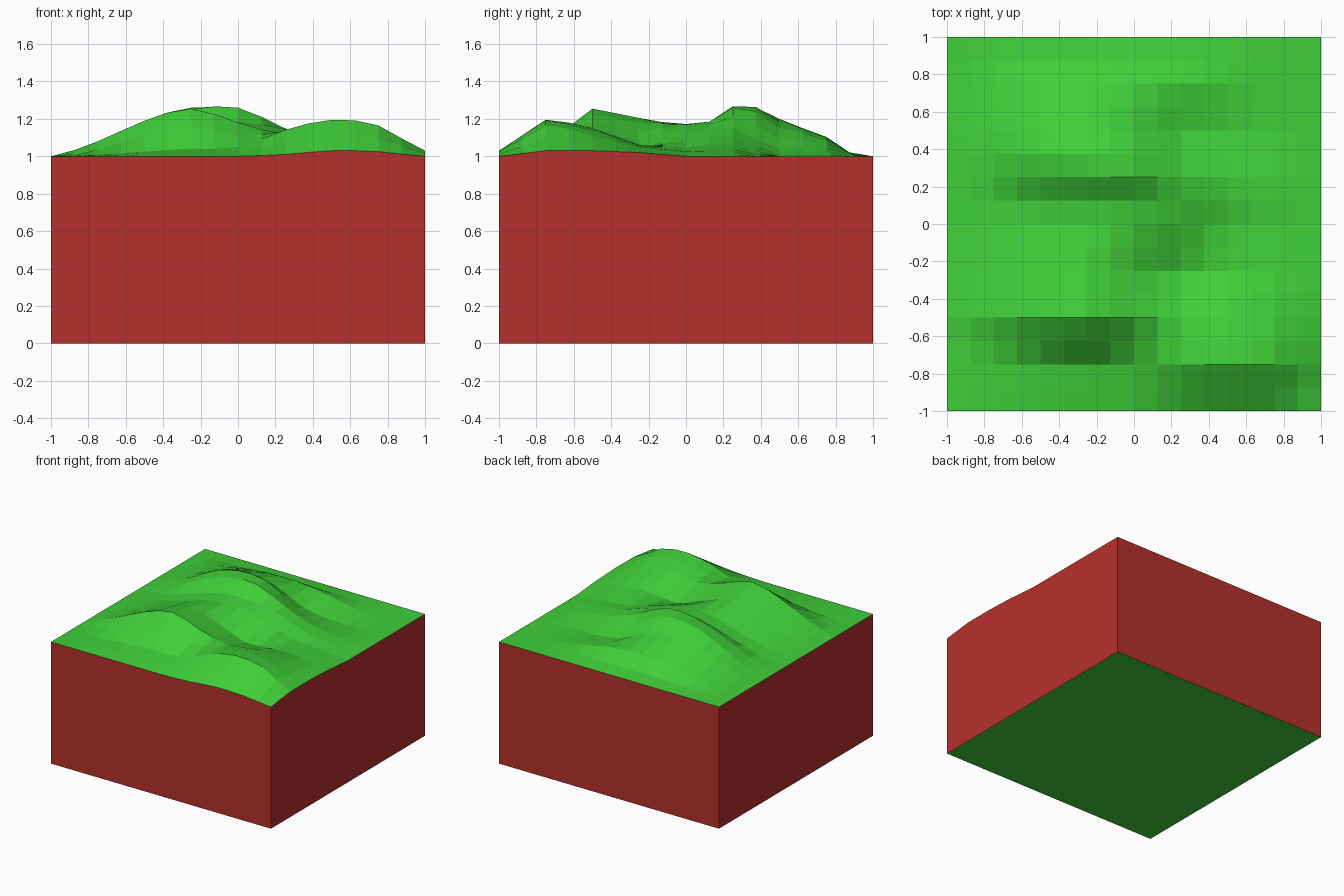
import bpy, bmesh

if "Cube" in bpy.data.objects:
    bpy.data.objects.remove(bpy.data.objects["Cube"])

CELLS = 16
BASE = 1.0

# Hill heights in hundredths: one profile along x (every 0.25) per y station
PROFILES = {
    -1.0:   (0, 0, 0, 0, 0, 1, 3, 2.5, 0),
    -0.75:  (0, 1, 2.5, 4, 5, 14, 19.5, 16.5, 3),
    -0.625: (0, 3.5, 11, 16, 11, 13.5, 18, 14.5, 3),
    -0.5:   (0, 8, 19, 25.5, 18, 12, 15, 11, 3),
    -0.25:  (0, 5, 14, 20.5, 13, 4, 6, 5, 2),
    0.0:    (0, 3, 9, 16, 17, 12, 4.5, 2.5, 0),
    0.125:  (0, 3, 10, 17, 18.5, 14.5, 6.5, 3, 0),
    0.25:   (0, 5, 17, 25, 26, 15, 6, 2.5, 0),
    0.375:  (0, 6, 19, 26, 24, 9, 3, 1, 0),
    0.5:    (0, 5.5, 15, 20, 15, 4, 0.5, 0, 0),
    0.75:   (0, 3, 7, 10, 10, 7, 2.5, 0, 0),
    0.875:  (0, 1, 1.5, 2, 2, 2, 1, 0, 0),
    1.0:    (0, 0, 0, 0, 0, 0, 0, 0, 0),
}
STATIONS = sorted(PROFILES)


def along_x(row, x):
    """Smooth (Catmull-Rom) interpolation along one profile."""
    u = min(max((x + 1) * 4, 0), 8)
    i = min(int(u), 7)
    t = u - i
    a, b, c, d = (row[min(max(k, 0), 8)] for k in range(i - 1, i + 3))
    return b + 0.5 * t * (c - a + t * (2*a - 5*b + 4*c - d + t * (3*(b - c) + d - a)))


def height(x, y):
    for lo, hi in zip(STATIONS, STATIONS[1:]):
        if y <= hi + 1e-6:
            t = (y - lo) / (hi - lo)
            h = along_x(PROFILES[lo], x) * (1 - t) + along_x(PROFILES[hi], x) * t
            return BASE + max(h, 0) / 100
    return BASE


def material(name, colour):
    m = bpy.data.materials.new(name)
    m.diffuse_color = (*colour, 1)
    m.use_nodes = True
    m.node_tree.nodes["Principled BSDF"].inputs["Base Color"].default_value = m.diffuse_color
    return m


# Grass surface: a low-poly grid lifted into hills
bm = bmesh.new()
bmesh.ops.create_grid(bm, x_segments=CELLS, y_segments=CELLS, size=1)
for v in bm.verts:
    v.co.z = height(v.co.x, v.co.y)

# Soil sides: the border pulled straight down to the floor
border = [e for e in bm.edges if e.is_boundary]
walls = bmesh.ops.extrude_edge_only(bm, edges=border)["geom"]
for item in walls:
    if isinstance(item, bmesh.types.BMVert):
        item.co.z = 0
    elif isinstance(item, bmesh.types.BMFace):
        item.material_index = 1

# Underside closes the block
rim = [e for e in bm.edges if e.is_boundary]
for face in bmesh.ops.contextual_create(bm, geom=rim)["faces"]:
    face.material_index = 0
bmesh.ops.recalc_face_normals(bm, faces=bm.faces)

mesh = bpy.data.meshes.new("terrain_block")
bm.to_mesh(mesh)
bm.free()
mesh.materials.append(material("grass", (0.05, 0.62, 0.04)))
mesh.materials.append(material("soil", (0.46, 0.03, 0.025)))
bpy.context.collection.objects.link(bpy.data.objects.new("terrain_block", mesh))
